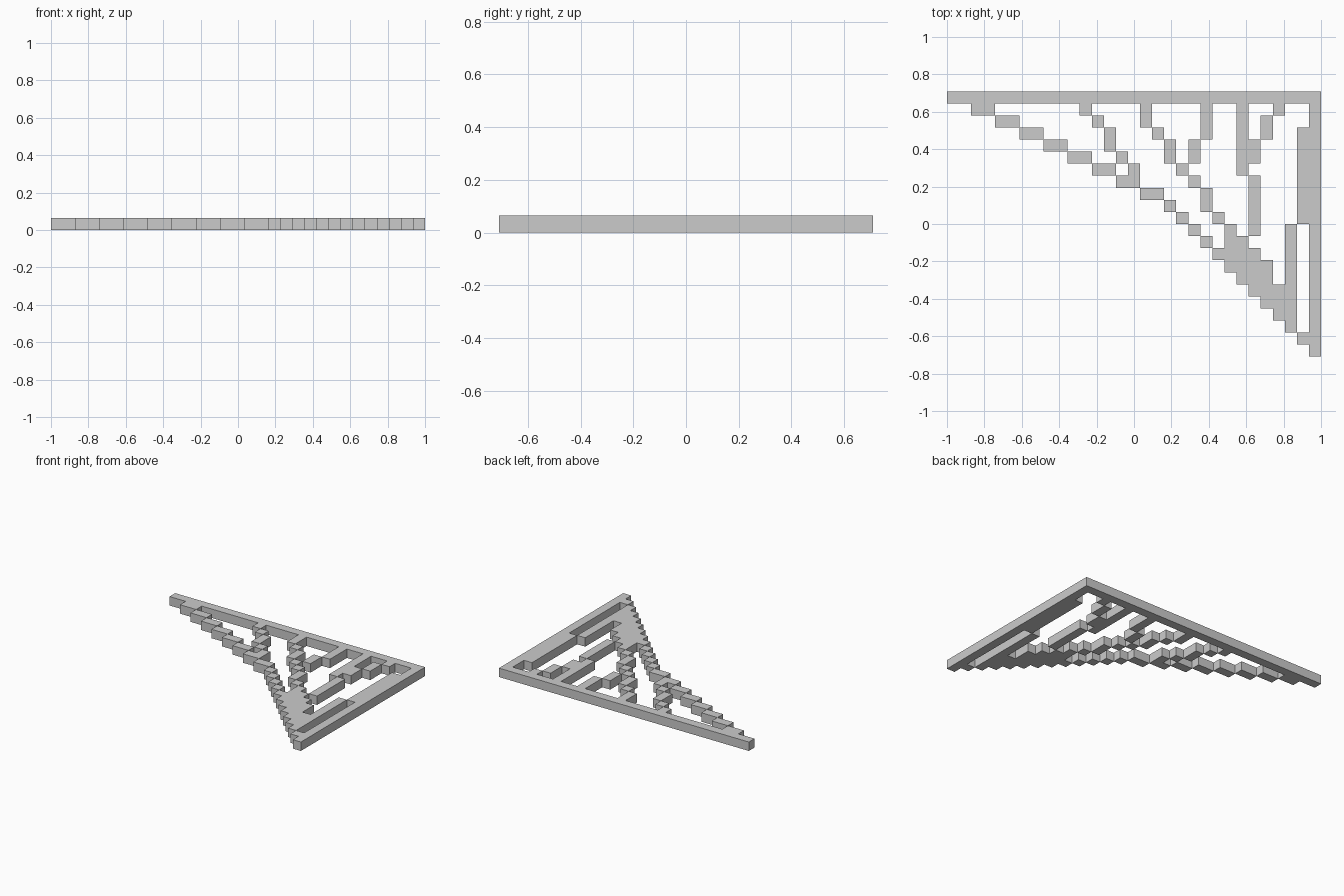
import bpy, bmesh

if "Cube" in bpy.data.objects:
    bpy.data.objects.remove(bpy.data.objects["Cube"])

CELL = 2 / 31            # the model sits on a 31 x 22 grid, one cell thick
COLS, ROWS = 31, 22

grey = bpy.data.materials.new("light grey")
grey.diffuse_color = (0.6, 0.6, 0.6, 1)
grey.use_nodes = True
grey.node_tree.nodes["Principled BSDF"].inputs["Base Color"].default_value = grey.diffuse_color

# Each part is a list of blocks: (first column, end column, first row, end row)
def steps(*cols):
    """Column-wide pieces given as (column, first row, end row)."""
    return [(c, c + 1, a, b) for c, a, b in cols]

parts = {
    "back_rail": [(0, 31, 0, 1)],
    "right_rail": [(30, 31, 1, 22)],
    "right_rail_thickening": [(29, 30, 3, 11)],
    # stepped diagonal: shallow half, then steep half
    "diagonal_rail": [(2 * r, 2 * r + 2, r, r + 1) for r in range(1, 9)]
                     + [(r + 9, r + 10, r, r + 1) for r in range(9, 21)],
    "corner_web": [(23, 24, 11, 14), (24, 25, 12, 15), (25, 26, 13, 16),
                   (26, 27, 14, 17), (27, 28, 16, 18)],
    "corner_post": [(28, 29, 11, 19)],
    "left_strut": steps((11, 1, 2), (12, 2, 3), (13, 3, 5), (14, 5, 6), (15, 6, 7)),
    "middle_strut": steps((16, 1, 3), (17, 3, 4), (18, 4, 6), (19, 6, 7),
                          (20, 7, 8), (21, 8, 10), (22, 10, 11)),
    "middle_branch": steps((21, 1, 4), (20, 4, 6)),
    "right_strut": steps((24, 1, 7), (25, 4, 6), (25, 7, 12)),
    "right_branch": steps((27, 1, 2), (26, 2, 4)),
}

def cells(blocks):
    return {(c, r) for c0, c1, r0, r1 in blocks
            for c in range(c0, c1) for r in range(r0, r1)}

filled = set().union(*(cells(b) for b in parts.values()))

def build(name, blocks):
    """Extruded grid cells, with side walls only where no cell adjoins."""
    bm = bmesh.new()
    def point(c, r, z):
        return bm.verts.new(((c - COLS / 2) * CELL, (ROWS / 2 - r) * CELL, z * CELL))
    for c, r in sorted(cells(blocks)):
        ring = [(c, r + 1), (c + 1, r + 1), (c + 1, r), (c, r)]
        bm.faces.new([point(*p, 1) for p in ring])
        bm.faces.new([point(*p, 0) for p in reversed(ring)])
        sides = [(0, 1), (1, 0), (0, -1), (-1, 0)]
        for i, (dc, dr) in enumerate(sides):
            if (c + dc, r + dr) not in filled:
                a, b = ring[i], ring[(i + 1) % 4]
                bm.faces.new([point(*a, 0), point(*b, 0), point(*b, 1), point(*a, 1)])
    bmesh.ops.remove_doubles(bm, verts=bm.verts[:], dist=1e-4)
    bmesh.ops.dissolve_limit(bm, angle_limit=0.01, verts=bm.verts[:], edges=bm.edges[:])
    mesh = bpy.data.meshes.new(name)
    bm.to_mesh(mesh)
    bm.free()
    mesh.materials.append(grey)
    bpy.context.collection.objects.link(bpy.data.objects.new(name, mesh))

for name, blocks in parts.items():
    build(name, blocks)
